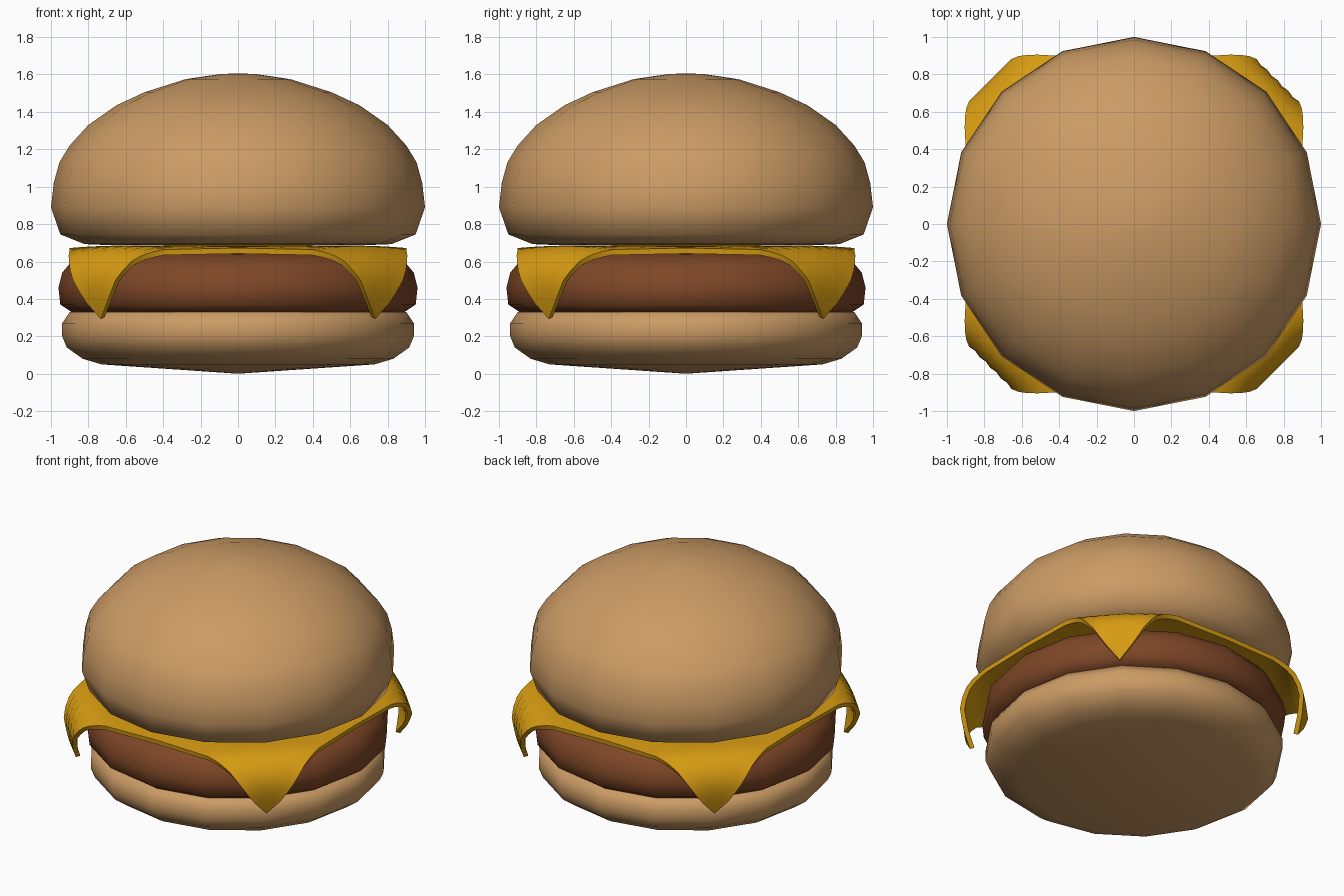
import bpy, bmesh, math

cube = bpy.data.objects.get("Cube")
if cube:
    bpy.data.objects.remove(cube, do_unlink=True)


def material(name, color):
    mat = bpy.data.materials.new(name)
    mat.use_nodes = True
    mat.diffuse_color = (*color, 1)
    mat.node_tree.nodes["Principled BSDF"].inputs["Base Color"].default_value = (*color, 1)
    return mat


def make_object(name, bm, mat):
    bmesh.ops.recalc_face_normals(bm, faces=bm.faces)
    mesh = bpy.data.meshes.new(name)
    bm.to_mesh(mesh)
    bm.free()
    mesh.materials.append(mat)
    mesh.polygons.foreach_set("use_smooth", [True] * len(mesh.polygons))
    obj = bpy.data.objects.new(name, mesh)
    bpy.context.collection.objects.link(obj)
    return obj


def revolve(name, profile, mat, sides=16):
    """Spin (radius, height) points, listed from bottom pole to top pole."""
    bm = bmesh.new()
    low = bm.verts.new((0, 0, profile[0][1]))
    high = bm.verts.new((0, 0, profile[-1][1]))
    angles = [2 * math.pi * i / sides for i in range(sides)]
    rings = [[bm.verts.new((r * math.cos(a), r * math.sin(a), z)) for a in angles]
             for r, z in profile[1:-1]]
    for i in range(sides):
        j = (i + 1) % sides
        bm.faces.new((low, rings[0][j], rings[0][i]))
        bm.faces.new((high, rings[-1][i], rings[-1][j]))
        for a, b in zip(rings, rings[1:]):
            bm.faces.new((a[i], a[j], b[j], b[i]))
    return make_object(name, bm, mat)


bread = material("toasted bread", (0.6, 0.33, 0.13))
meat = material("grilled meat", (0.21, 0.063, 0.02))
yellow = material("melted cheese", (0.68, 0.33, 0.006))

# Buns and patty
revolve("bottom_bun", [(0, 0), (0.73, 0.05), (0.83, 0.08), (0.915, 0.14), (0.94, 0.2),
                       (0.94, 0.27), (0.9, 0.33), (0.8, 0.34), (0, 0.34)], bread)
revolve("patty", [(0, 0.32), (0.8, 0.32), (0.89, 0.33), (0.95, 0.37), (0.96, 0.46),
                  (0.94, 0.54), (0.89, 0.6), (0.78, 0.64), (0, 0.65)], meat)
revolve("top_bun", [(0, 0.69), (0.7, 0.688), (0.82, 0.693), (0.95, 0.745), (1.0, 0.89),
                    (0.985, 1.02), (0.955, 1.13), (0.9, 1.22), (0.8, 1.33), (0.65, 1.435),
                    (0.5, 1.505), (0.28, 1.575), (0.09, 1.603), (0, 1.605)], bread)

# Cheese slice: a square sheet whose corners fold down over the patty
# Each row: flat distance along the diagonal, folded distance, drop
FOLD = [(0.93, 0.93, 0), (1.02, 1.03, 0.04), (1.1, 1.09, 0.14),
        (1.18, 1.075, 0.26), (1.28, 1.035, 0.37)]


def fold(dist):
    for (d0, r0, z0), (d1, r1, z1) in zip(FOLD, FOLD[1:]):
        if d0 <= dist <= d1:
            f = (dist - d0) / (d1 - d0)
            return r0 + f * (r1 - r0), z0 + f * (z1 - z0)
    return dist, 0


bm = bmesh.new()
bmesh.ops.create_grid(bm, x_segments=32, y_segments=32, size=0.9)
for v in bm.verts:
    ax, ay = abs(v.co.x), abs(v.co.y)
    across = (ax - ay) / math.sqrt(2)
    along, drop = fold((ax + ay) / math.sqrt(2))
    rim = max(ax, ay) / 0.9
    v.co.x = math.copysign((along + across) / math.sqrt(2), v.co.x)
    v.co.y = math.copysign((along - across) / math.sqrt(2), v.co.y)
    v.co.z = 0.687 - 0.015 * rim ** 6 - 0.02 * min(ax, ay) * rim ** 6 - drop
cheese = make_object("cheese_slice", bm, yellow)
thick = cheese.modifiers.new("thickness", "SOLIDIFY")
thick.thickness = 0.03
thick.offset = -1

# Crisp rim on the cheese
bpy.ops.object.select_all(action="DESELECT")
cheese.select_set(True)
bpy.context.view_layer.objects.active = cheese
bpy.ops.object.modifier_apply(modifier=thick.name)
bpy.ops.object.shade_smooth_by_angle(angle=math.radians(45))
